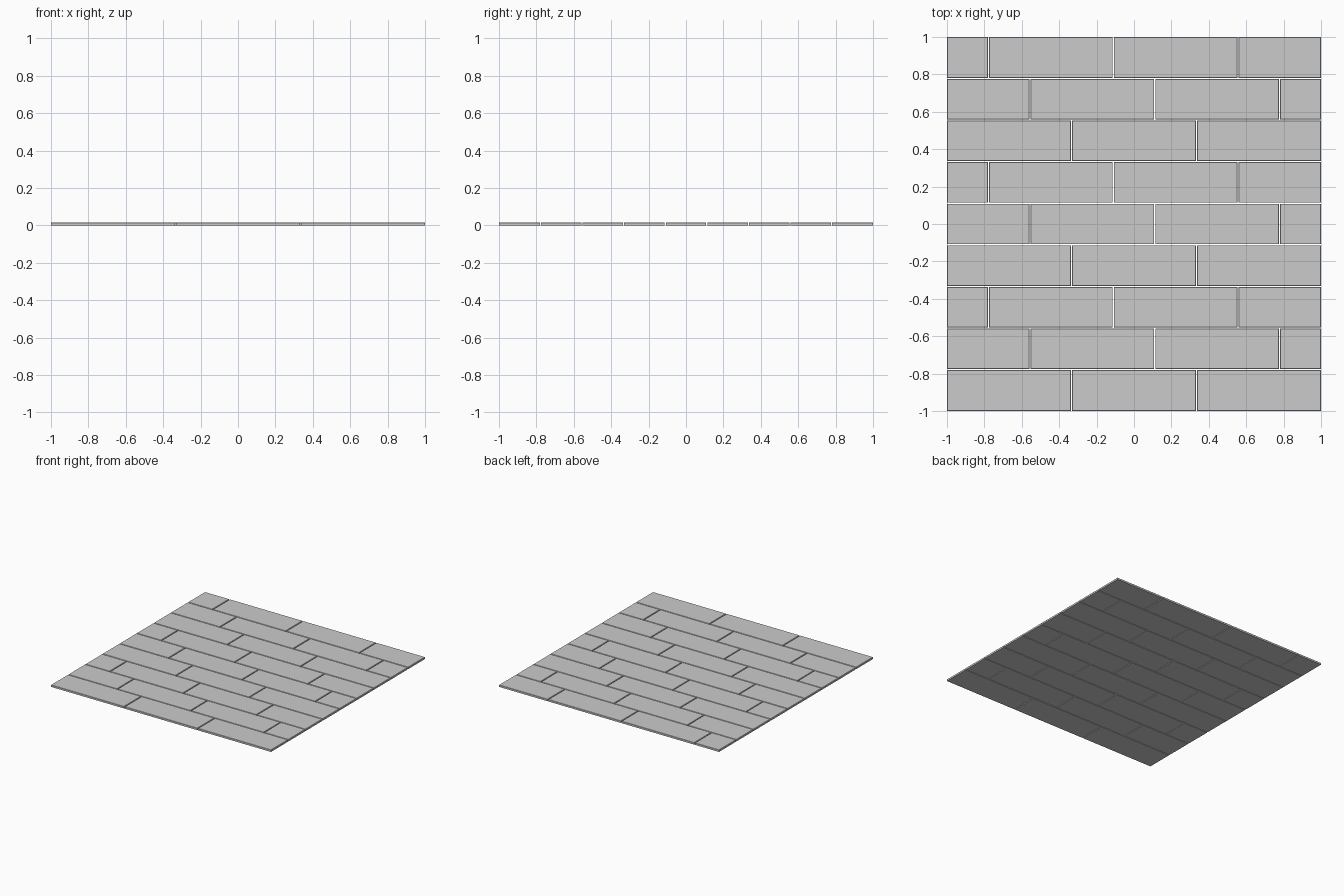
import bpy, bmesh

if "Cube" in bpy.data.objects:
    bpy.data.objects.remove(bpy.data.objects["Cube"])

ROWS = 9
ROW_H = 2 / ROWS
PLANK_L = 2 / 3
GAP = 0.006
THICK = 0.016
BEVEL = 0.002


def plank(name, x0, x1, y0, y1):
    # Thin board with softened top edges
    bm = bmesh.new()
    bmesh.ops.create_cube(bm, size=1)
    for v in bm.verts:
        v.co.x = x1 if v.co.x > 0 else x0
        v.co.y = y1 if v.co.y > 0 else y0
        v.co.z = THICK if v.co.z > 0 else 0
    top = [e for e in bm.edges if all(v.co.z > THICK / 2 for v in e.verts)]
    bmesh.ops.bevel(bm, geom=top, offset=BEVEL, segments=1, affect='EDGES')
    mesh = bpy.data.meshes.new(name)
    bm.to_mesh(mesh)
    bm.free()
    obj = bpy.data.objects.new(name, mesh)
    bpy.context.collection.objects.link(obj)


# Staggered rows: each row's joints shift by a third of a plank
for r in range(ROWS):
    y0 = -1 + r * ROW_H
    y1 = y0 + ROW_H
    first = -1 + (0, 2, 1)[r % 3] * PLANK_L / 3
    joints = [first + i * PLANK_L for i in range(4)]
    cuts = [-1] + [j for j in joints if -0.99 < j < 0.99] + [1]
    for i, (a, b) in enumerate(zip(cuts, cuts[1:])):
        plank(f"plank_{r + 1}_{i + 1}",
              a + (GAP / 2 if a > -1 else 0), b - (GAP / 2 if b < 1 else 0),
              y0 + (GAP / 2 if r > 0 else 0), y1 - (GAP / 2 if r < ROWS - 1 else 0))
